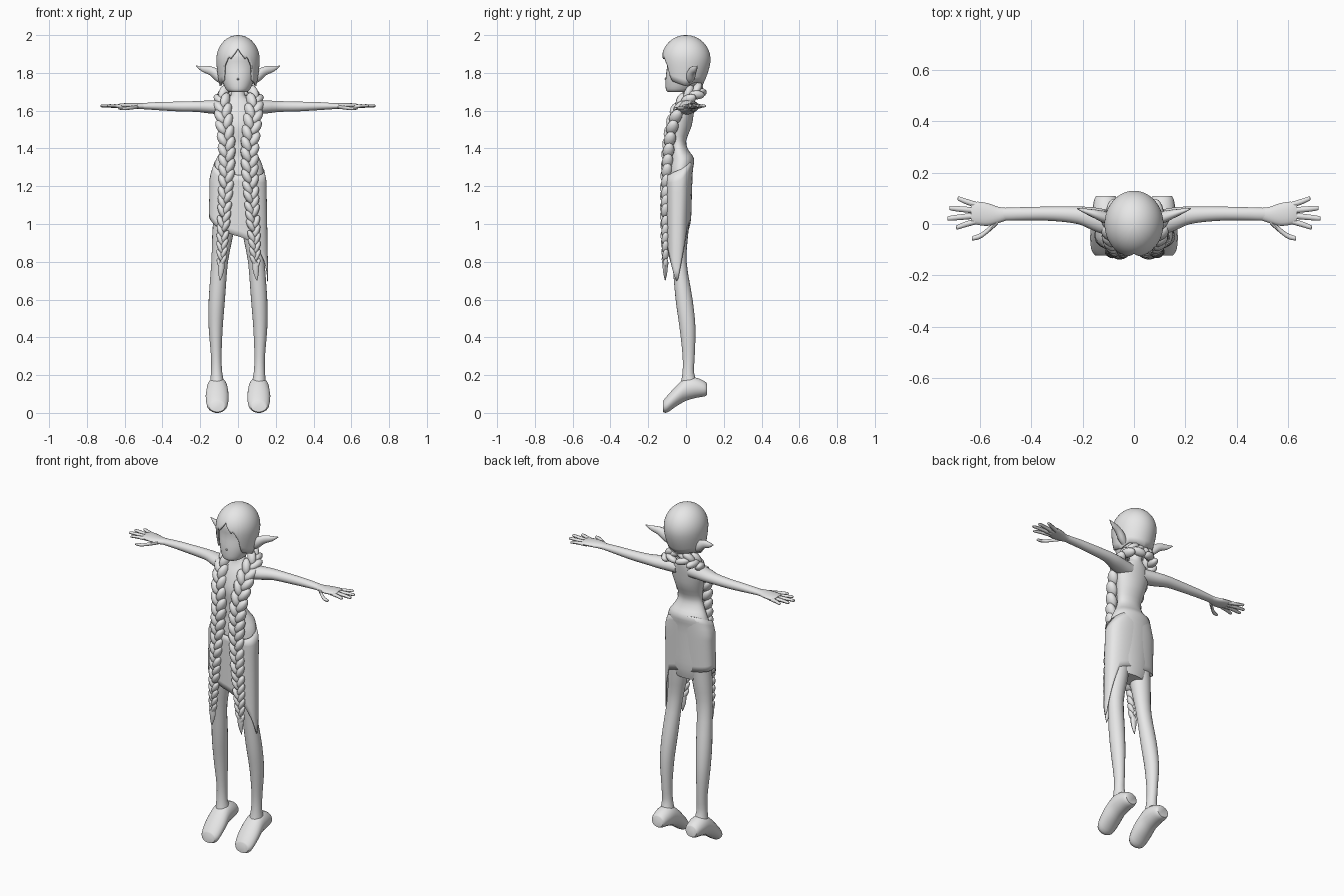
import bpy, bmesh, math
from mathutils import Vector, Matrix

if "Cube" in bpy.data.objects:
    bpy.data.objects.remove(bpy.data.objects["Cube"])

mat = bpy.data.materials.new("light_grey")
mat.diffuse_color = (0.8, 0.8, 0.8, 1)
mat.use_nodes = True
mat.node_tree.nodes["Principled BSDF"].inputs["Base Color"].default_value = mat.diffuse_color


def finish(name, bm, angle=50):
    bmesh.ops.recalc_face_normals(bm, faces=bm.faces)
    me = bpy.data.meshes.new(name)
    bm.to_mesh(me)
    bm.free()
    me.shade_smooth()
    me.set_sharp_from_angle(angle=math.radians(angle))
    me.materials.append(mat)
    ob = bpy.data.objects.new(name, me)
    bpy.context.collection.objects.link(ob)
    return ob


def smooth_rings(rings, k=3):
    """Catmull-Rom resampling of tuples."""
    out = []
    for i in range(len(rings) - 1):
        p = [rings[max(0, min(len(rings) - 1, i + d))] for d in (-1, 0, 1, 2)]
        for s in range(k):
            t = s / k
            out.append([0.5 * (2 * b + (c - a) * t + (2 * a - 5 * b + 4 * c - d) * t * t
                               + (3 * b - a - 3 * c + d) * t ** 3) for a, b, c, d in zip(*p)])
    return out + [list(rings[-1])]


def loft(name, rings, axis='z', n=20, side=1, k=3):
    """Elliptical rings (x, y, z, ra, rb) across the given axis, capped."""
    bm = bmesh.new()
    loops = []
    for x, y, z, ra, rb in smooth_rings(rings, k):
        loop = []
        for i in range(n):
            a = 2 * math.pi * i / n
            u, v = ra * math.cos(a), rb * math.sin(a)
            o = {'z': (u, v, 0), 'x': (0, u, v), 'y': (u, 0, v)}[axis]
            loop.append(bm.verts.new(((x + o[0]) * side, y + o[1], z + o[2])))
        loops.append(loop)
    for l0, l1 in zip(loops, loops[1:]):
        for i in range(n):
            bm.faces.new((l0[i], l0[(i + 1) % n], l1[(i + 1) % n], l1[i]))
    bm.faces.new(loops[0])
    bm.faces.new(loops[-1])
    return finish(name, bm)


def interp(keys, v):
    for (a, b), (c, d) in zip(keys, keys[1:]):
        if v <= c:
            return b + (d - b) * max(0, (v - a) / (c - a))
    return keys[-1][1]


def sheet(name, n, m, top, hem, point, power, thick):
    """Open shell around z between a top and a hem height given per angle."""
    bm = bmesh.new()
    loops = []
    for j in range(m + 1):
        loop = []
        for i in range(n):
            d = -180 + 360 * i / n
            z = top(d) + (hem(d) - top(d)) * (j / m) ** power
            loop.append(bm.verts.new(point(math.radians(d), z)))
        loops.append(loop)
    for l0, l1 in zip(loops, loops[1:]):
        for i in range(n):
            bm.faces.new((l0[i], l0[(i + 1) % n], l1[(i + 1) % n], l1[i]))
    bmesh.ops.remove_doubles(bm, verts=bm.verts, dist=1e-5)
    ob = finish(name, bm)
    mod = ob.modifiers.new("thickness", 'SOLIDIFY')
    mod.thickness = thick
    mod.offset = -1
    return ob


# Torso, neck and hips
loft("torso", [(0, .02, 1.73, .035, .033), (0, .012, 1.68, .038, .034), (0, .008, 1.65, .07, .04),
               (0, -.01, 1.60, .10, .053), (0, -.03, 1.52, .088, .06), (0, -.042, 1.44, .073, .043),
               (0, -.036, 1.39, .088, .05), (0, -.022, 1.345, .115, .065), (0, -.03, 1.28, .135, .066),
               (0, -.035, 1.15, .137, .066), (0, -.035, 1.03, .125, .062), (0, -.035, .97, .10, .05)], n=28)

# Head with a flat chin
loft("head", [(0, -.04, 1.70, .048, .058), (0, -.034, 1.715, .065, .073), (0, -.018, 1.77, .088, .09),
              (0, 0, 1.84, .10, .10), (0, 0, 1.90, .095, .10), (0, 0, 1.96, .06, .07)], n=28)
loft("nose", [(0, -.09, 1.765, .012, .011), (0, -.104, 1.766, .008, .008), (0, -.114, 1.768, .002, .002)],
     'y', 8)

# Hair cap with parted fringe and side locks
fringe = [(0, 1.93), (8, 1.905), (20, 1.875), (26, 1.885), (40, 1.835), (46, 1.77), (52, 1.755),
          (90, 1.73), (120, 1.75), (180, 1.735)]


def hair_point(a, z):
    if z > 1.87:
        r = math.sqrt(max(0, 1 - ((z - 1.87) / .13) ** 2))
    else:
        back = max(0, -math.cos(a))
        r = 1 - (.16 + .18 * back) * ((1.87 - z) / .14) ** 1.6
    return (.115 * r * math.sin(a), -.13 * r * math.cos(a), z)


sheet("hair", 90, 14, lambda d: 2.0, lambda d: interp(fringe, abs(d)), hair_point, 1.8, .01)

# Skirt with a slanted waist and a long pointed side
hem_keys = [(-180, 1.02), (-90, 1.045), (-60, 1.01), (-30, .97), (0, .935), (30, .89), (60, .80),
            (92, .69), (112, .82), (140, .99), (180, 1.02)]


def waist(d):
    a = math.radians(d)
    return 1.305 - .045 * math.cos(a) - .02 * math.sin(a)


def skirt_point(a, z):
    t = max(0, min(1, (1.37 - z) / .68))
    rx = .148 + .012 * t - .03 * max(0, (z - 1.25) / .1)
    ry, cy = .077 - .02 * t, -.038 - .012 * t
    s, c = math.sin(a), math.cos(a)
    return (rx * math.copysign(abs(s) ** .8, s), cy - ry * math.copysign(abs(c) ** .8, c), z)


sheet("skirt", 72, 10, waist, lambda d: interp(hem_keys, d), skirt_point, 1, .005)


# Braid path: x, y, z, width
braid_path = smooth_rings([(.012, .075, 1.715, .065), (.06, .07, 1.705, .075), (.09, .025, 1.685, .08),
                           (.085, -.035, 1.62, .09), (.075, -.072, 1.53, .09), (.064, -.092, 1.42, .088),
                           (.063, -.104, 1.28, .08), (.074, -.112, 1.10, .068), (.086, -.112, .92, .056),
                           (.093, -.11, .77, .04)], 12)


def braid(name, side, shrink):
    bm = bmesh.new()
    dist, due, turn = 0, 0, 1
    for p, q in zip(braid_path, braid_path[1:]):
        pos, nxt = Vector(p[:3]), Vector(q[:3])
        if dist >= due:
            w = p[3]
            tan = (nxt - pos).normalized()
            ref = Vector((.3 * pos.x, pos.y - .02, .03))
            out = (ref - tan * ref.dot(tan)).normalized()
            across = tan.cross(out) * turn
            # each lobe slants from the outer top to the inner bottom
            long = (tan - across * .5).normalized()
            wide = out.cross(long).normalized()
            basis = Matrix((wide, out, long)).transposed().to_4x4()
            place = Matrix.Translation(pos + across * w * .23) @ basis
            size = Matrix.Diagonal((w * .29, w * .36, .022 + w * .28, 1))
            flip = Matrix.Diagonal((side * shrink, 1, 1, 1))
            bmesh.ops.create_uvsphere(bm, u_segments=10, v_segments=7, radius=1,
                                      matrix=flip @ place @ size)
            turn = -turn
            due += .012 + w * .2
        dist += (nxt - pos).length
    finish(name, bm, 80)
    loft(name + "_tip", [(.093 * shrink, -.11, .80, .018, .014), (.095 * shrink, -.11, .75, .016, .012),
                         (.10 * shrink, -.11, .70, .002, .002)], 'z', 8, side)


for side, tag, shrink in ((1, "right", 1), (-1, "left", .95)):
    braid(tag + "_braid", side, shrink)

    # Pointed ear
    loft(tag + "_ear", [(.085, .02, 1.775, .02, .035), (.115, .027, 1.79, .024, .034),
                        (.15, .038, 1.812, .018, .024), (.19, .05, 1.822, .01, .015),
                        (.222, .06, 1.836, .002, .002)], 'x', 12, side)

    # Arm from shoulder to wrist
    loft(tag + "_arm", [(.04, .0, 1.615, .045, .038), (.10, .005, 1.618, .05, .038),
                        (.16, .02, 1.62, .045, .034), (.22, .034, 1.622, .034, .029),
                        (.32, .04, 1.622, .028, .026), (.42, .04, 1.624, .026, .022),
                        (.51, .038, 1.624, .025, .016)], 'x', 18, side)

    # Hand with spread fingers
    loft(tag + "_palm", [(.50, .038, 1.624, .025, .016), (.53, .035, 1.624, .032, .016),
                         (.57, .037, 1.625, .044, .015), (.61, .042, 1.626, .045, .013),
                         (.635, .043, 1.626, .038, .009)], 'x', 16, side)
    for i, (x0, y0, x1, y1) in enumerate([(.60, .07, .687, .098), (.61, .052, .72, .062),
                                          (.61, .033, .727, .022), (.60, .015, .693, -.012),
                                          (.53, .01, .632, -.055)]):
        zt = 1.612 if i == 4 else 1.625
        xm, ym = x0 + (x1 - x0) * .6, y0 + (y1 - y0) * (.8 if i == 4 else .6)
        loft(tag + ("_thumb" if i == 4 else "_finger_%d" % (i + 1)),
             [(x0, y0, 1.622, .012, .011), (xm, ym, zt, .011, .009),
              (x1 - .006, y1, zt, .009, .007), (x1, y1, zt, .005, .004)], 'x', 8, side)

    # Leg
    loft(tag + "_leg", [(.07, -.038, 1.06, .058, .058), (.08, -.04, .95, .056, .052),
                        (.097, -.035, .80, .044, .038), (.112, -.01, .60, .043, .045),
                        (.118, .008, .45, .037, .042), (.115, .014, .30, .028, .032),
                        (.113, .012, .21, .03, .031), (.11, .018, .14, .042, .05)], 'z', 20, side)

    # Tiptoe foot
    loft(tag + "_foot", [(.11, .11, .125, .036, .032), (.11, .095, .128, .045, .042),
                         (.11, .05, .133, .053, .055), (.11, 0, .125, .056, .062),
                         (.11, -.05, .09, .061, .055), (.11, -.10, .046, .056, .045),
                         (.11, -.122, .034, .042, .029)], 'y', 18, side)
